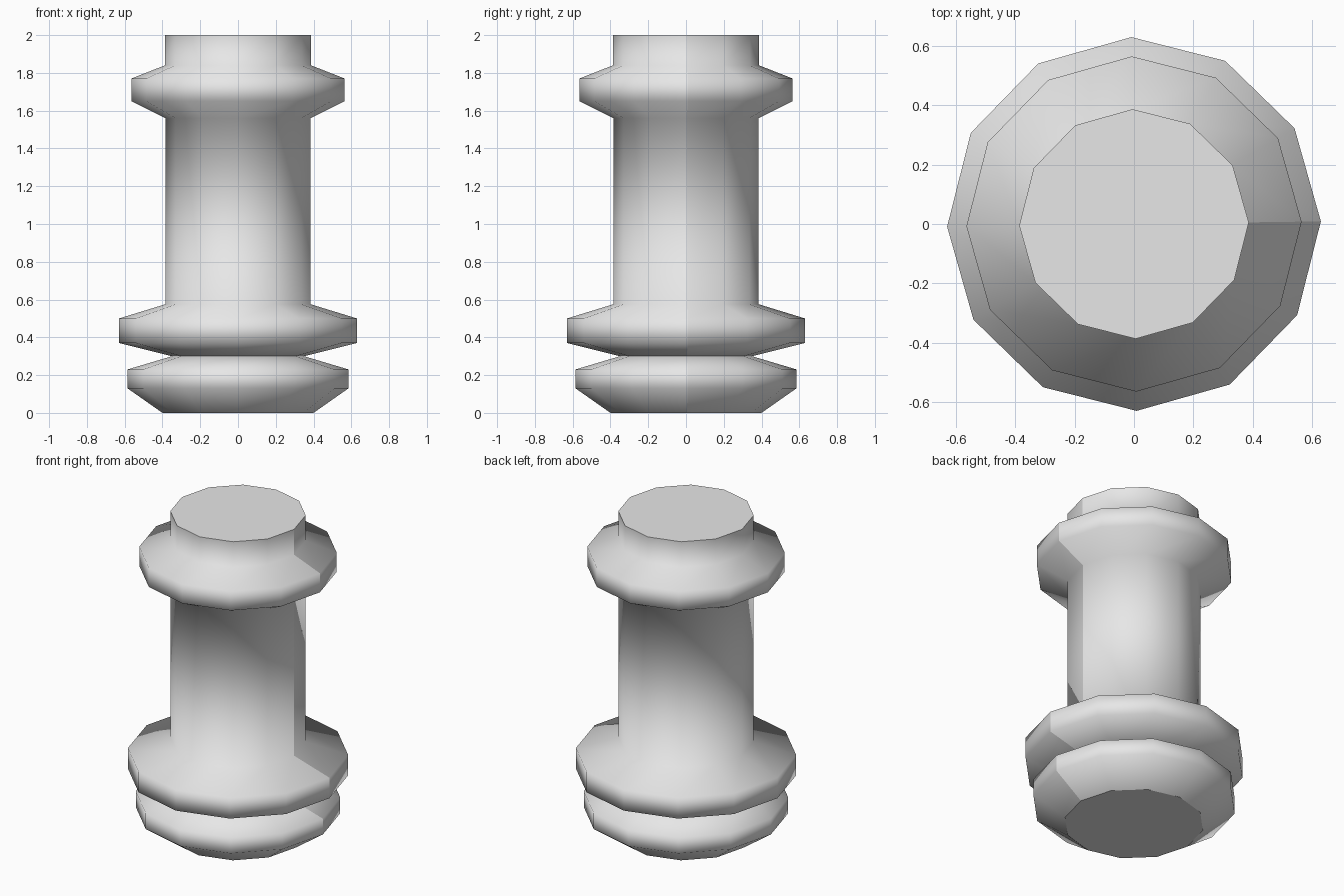
import bpy
import bmesh
import math

cube = bpy.data.objects.get("Cube")
if cube:
    bpy.data.objects.remove(cube, do_unlink=True)

SIDES = 12
TWIST = math.radians(0.8)

# Profile from foot to top: (radius, height)
PROFILE = [
    (0.40, 0.0), (0.585, 0.13), (0.585, 0.23),      # foot flange
    (0.35, 0.30),                                   # groove
    (0.63, 0.37), (0.63, 0.50),                     # lower flange
    (0.385, 0.575), (0.385, 1.56),                  # shaft
    (0.565, 1.65), (0.565, 1.77),                   # upper flange
    (0.387, 1.84), (0.387, 2.0),                    # top plug
]

# Grey material
grey = bpy.data.materials.new("light grey")
grey.use_nodes = True
colour = (0.8, 0.8, 0.8, 1.0)
grey.diffuse_color = colour
grey.node_tree.nodes["Principled BSDF"].inputs["Base Color"].default_value = colour

# Turned body with flat end caps
bm = bmesh.new()
rings = []
for radius, height in PROFILE:
    ring = []
    for i in range(SIDES):
        a = TWIST + math.tau * i / SIDES
        ring.append(bm.verts.new((radius * math.cos(a), radius * math.sin(a), height)))
    rings.append(ring)

for low, high in zip(rings, rings[1:]):
    for i in range(SIDES):
        j = (i + 1) % SIDES
        face = bm.faces.new((low[i], low[j], high[j], high[i]))
        face.smooth = True
    # Lengthwise seam on the left side
    bm.edges.get((low[0], high[0])).smooth = False

bm.faces.new(list(reversed(rings[0])))
bm.faces.new(rings[-1])

# Crisp edges around the caps and in the groove
for ring in (rings[0], rings[3], rings[-1]):
    for i in range(SIDES):
        bm.edges.get((ring[i], ring[(i + 1) % SIDES])).smooth = False

mesh = bpy.data.meshes.new("turned_body")
bm.to_mesh(mesh)
bm.free()
mesh.materials.append(grey)
body = bpy.data.objects.new("turned_body", mesh)
bpy.context.collection.objects.link(body)
